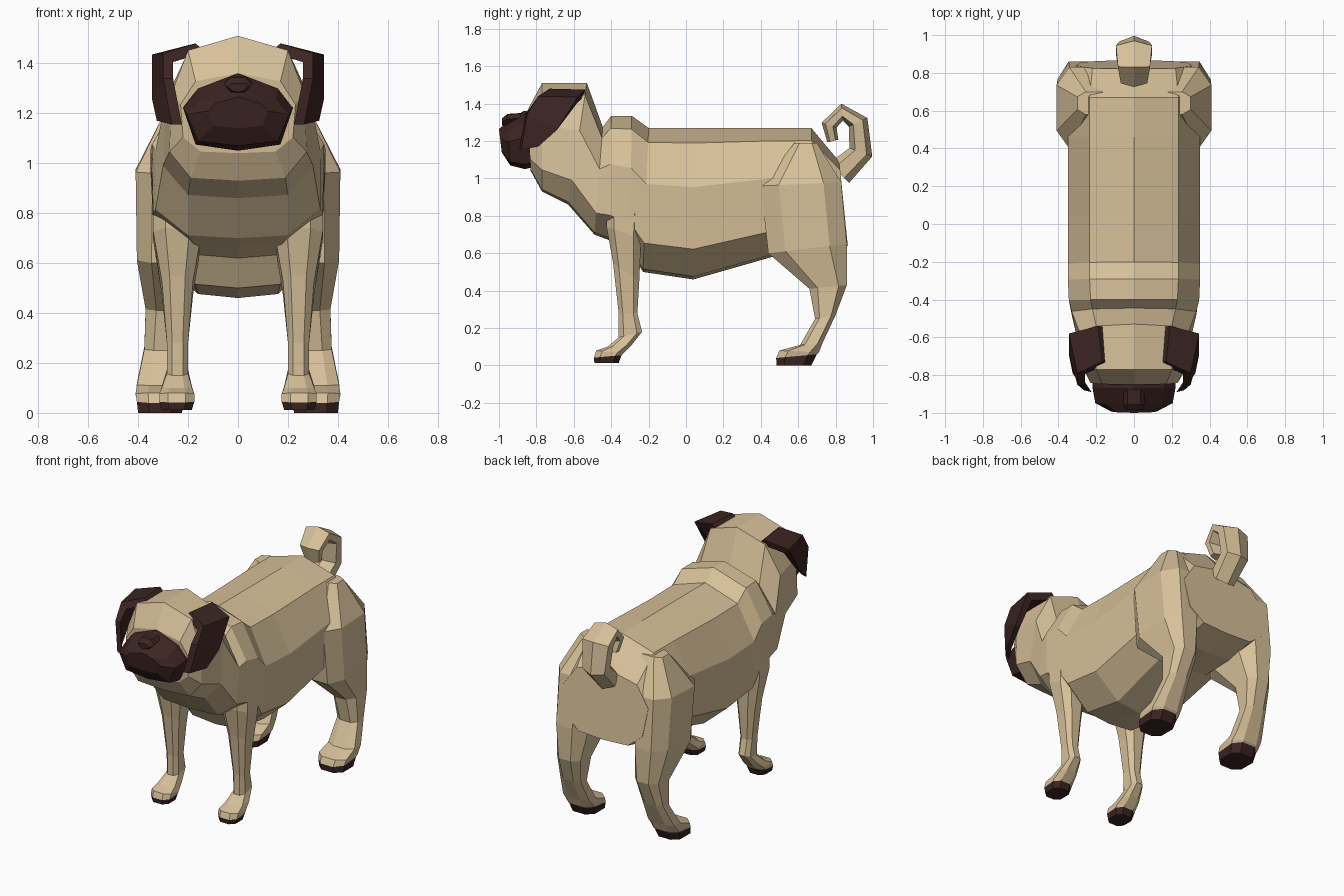
import bpy, bmesh, math
from mathutils import Vector


def material(name, rgb):
    m = bpy.data.materials.new(name)
    m.diffuse_color = (*rgb, 1)
    return m


TAN = material("tan_coat", (0.68, 0.53, 0.32))
DARK = material("dark_brown", (0.045, 0.018, 0.016))


def loft(name, rings, mat):
    """Skin a list of closed rings and cap both ends."""
    bm = bmesh.new()
    vs = [[bm.verts.new(p) for p in r] for r in rings]
    n = len(rings[0])
    for a, b in zip(vs, vs[1:]):
        for i in range(n):
            j = (i + 1) % n
            bm.faces.new((a[i], a[j], b[j], b[i]))
    bm.faces.new(vs[0])
    bm.faces.new(vs[-1][::-1])
    bmesh.ops.recalc_face_normals(bm, faces=bm.faces)
    me = bpy.data.meshes.new(name)
    bm.to_mesh(me)
    bm.free()
    me.materials.append(mat)
    ob = bpy.data.objects.new(name, me)
    bpy.context.collection.objects.link(ob)
    return ob


def slices(stations, fracs):
    """Symmetric rings: (y, z) of top and bottom, then half widths at given depths."""
    rings = []
    for yt, zt, yb, zb, *ws in stations:
        top, bot = Vector((0, yt, zt)), Vector((0, yb, zb))
        half = [top.lerp(bot, f) + Vector((w, 0, 0)) for w, f in zip(ws, fracs)]
        other = [Vector((-p.x, p.y, p.z)) for p in reversed(half)]
        rings.append([top] + half + [bot] + other)
    return rings


def leg_rings(stations, side):
    """Chamfered rectangles: front (y, z), rear (y, z), inner x, outer x."""
    c = [(.25, 0), (.75, 0), (1, .22), (1, .78), (.75, 1), (.25, 1), (0, .78), (0, .22)]
    return [[Vector((side * (xi + (xo - xi) * u), yf + (yr - yf) * v, zf + (zr - zf) * v))
             for u, v in c] for yf, zf, yr, zr, xi, xo in stations]


# Head, neck and torso in one skin
loft("body", slices([
    (-.85, 1.36, -.83, 1.04, .17, .23, .22, .15),
    (-.77, 1.51, -.77, .93, .20, .265, .275, .19),
    (-.53, 1.51, -.63, .86, .20, .29, .30, .20),
    (-.445, 1.275, -.49, .70, .22, .33, .33, .20),
    (-.40, 1.335, -.41, .67, .23, .345, .34, .18),
    (-.29, 1.335, -.30, .62, .235, .35, .34, .17),
    (-.20, 1.27, -.23, .50, .235, .35, .33, .17),
    (.04, 1.27, .04, .46, .235, .35, .33, .16),
    (.46, 1.27, .46, .58, .235, .35, .33, .17),
    (.67, 1.27, .68, .59, .235, .35, .33, .18),
    (.82, 1.09, .865, .64, .22, .31, .28, .18),
], (.1, .39, .8, .98)), TAN)

# Muzzle and nose
loft("muzzle", slices([
    (-.80, 1.36, -.82, 1.06, .15, .22, .165),
    (-.87, 1.36, -.86, 1.05, .16, .22, .17),
    (-.955, 1.30, -.94, 1.07, .15, .205, .16),
    (-1.0, 1.265, -.985, 1.14, .09, .12, .10),
], (.2, .45, .92)), DARK)
loft("nose", slices([
    (-.88, 1.35, -.90, 1.29, .035, .055, .03),
    (-.955, 1.345, -.965, 1.28, .035, .058, .03),
    (-.985, 1.32, -.985, 1.285, .025, .04, .02),
], (.05, .45, .9)), DARK)

hind = [(.58, 1.19, .70, 1.19, .12, .30),
        (.40, .96, .83, .98, .14, .41),
        (.44, .60, .86, .65, .17, .405),
        (.66, .41, .86, .43, .20, .37),
        (.69, .25, .80, .27, .225, .375),
        (.61, .11, .73, .12, .215, .405),
        (.50, .08, .71, .07, .21, .41),
        (.482, .04, .70, .06, .215, .405)]
hind_sole = [hind[-1], (.485, 0, .67, 0, .225, .40)]
fore = [(-.43, .95, -.22, .95, .12, .34),
        (-.425, .74, -.24, .68, .145, .34),
        (-.39, .55, -.25, .45, .18, .305),
        (-.36, .28, -.26, .28, .20, .285),
        (-.36, .15, -.235, .18, .20, .285),
        (-.42, .10, -.29, .11, .185, .305),
        (-.48, .08, -.335, .065, .175, .315),
        (-.492, .042, -.345, .055, .175, .315)]
fore_sole = [fore[-1], (-.49, .012, -.36, .012, .185, .305)]

# Ear flap: root, fold, side and tip rows, each as rear then front edge
ear = [((.19, -.54, 1.475), (.17, -.73, 1.48)),
       ((.345, -.58, 1.435), (.30, -.79, 1.44)),
       ((.345, -.69, 1.26), (.30, -.85, 1.34)),
       ((.325, -.79, 1.17), (.265, -.88, 1.155))]

for side, tag in ((1, "left"), (-1, "right")):
    # Legs and dark paw soles
    loft("hind_leg_" + tag, leg_rings(hind, side), TAN)
    loft("hind_sole_" + tag, leg_rings(hind_sole, side), DARK)
    loft("front_leg_" + tag, leg_rings(fore, side), TAN)
    loft("front_sole_" + tag, leg_rings(fore_sole, side), DARK)
    # Folded ears, thickened toward the head
    rings = []
    for k, (a, b) in enumerate(ear):
        inward = Vector((-.04, -.005, -.035)) if k < 2 else Vector((-.04, -.01, 0))
        ring = [Vector(a), Vector(b), Vector(b) + inward, Vector(a) + inward]
        rings.append([Vector((side * p.x, p.y, p.z)) for p in ring])
    loft("ear_" + tag, rings, DARK)

# Curled tail: path (y, z), thickness and half width
path = [(.82, 1.03, .075, .07), (.935, 1.14, .065, .08), (.92, 1.30, .055, .095),
        (.835, 1.355, .045, .085), (.765, 1.285, .042, .07), (.785, 1.20, .03, .05)]
pts = [Vector((0, y, z)) for y, z, _, _ in path]
rings = []
for i, (_, _, r, w) in enumerate(path):
    d = (pts[min(i + 1, 5)] - pts[max(i - 1, 0)]).normalized()
    out = Vector((0, d.z, -d.y))
    rings.append([pts[i] + out * r * math.cos(t * math.pi / 3)
                  + Vector((w * math.sin(t * math.pi / 3) / .866, 0, 0)) for t in range(6)])
loft("tail", rings, TAN)
